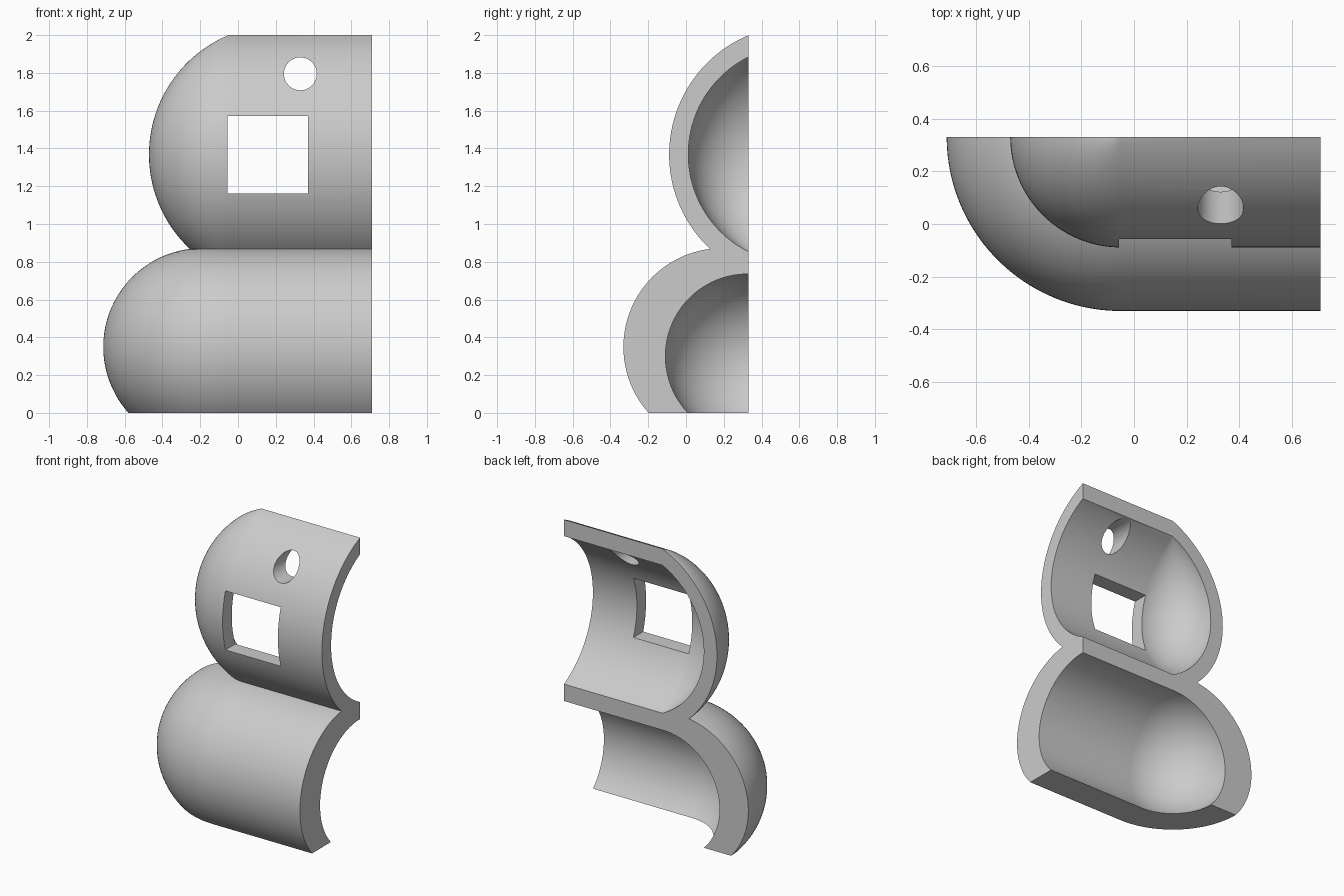
import bpy, bmesh
from math import atan2, hypot, cos, sin, pi

if "Cube" in bpy.data.objects:
    bpy.data.objects.remove(bpy.data.objects["Cube"])

AXIS_X, BACK_Y, END_X = -0.05, 0.332, 0.71
TURN_STEPS = 40

grey = bpy.data.materials.new("plain grey")
grey.use_nodes = True
colour = (0.6, 0.6, 0.6, 1)
grey.diffuse_color = colour
grey.node_tree.nodes["Principled BSDF"].inputs["Base Color"].default_value = colour


def arc(centre, start, end, steps):
    """Points (radius, height) from start towards end, end left out."""
    cr, cz = centre
    a0, a1 = (atan2(p[1] - cz, p[0] - cr) for p in (start, end))
    d0, d1 = (hypot(p[0] - cr, p[1] - cz) for p in (start, end))
    points = []
    for i in range(steps):
        t = i / steps
        a, d = a0 + (a1 - a0) * t, d0 + (d1 - d0) * t
        points.append((cr + d * cos(a), cz + d * sin(a)))
    return points


# Wall section: outer bulges downwards, then inner hollows upwards
waist, foot_out, foot_in = (0.205, 0.868), (0.53, 0), (0.322, 0)
section = arc((-0.264, 1.369), (0, 2), waist, 40)
section += arc((0.14, 0.35), waist, foot_out, 40) + [foot_out]
section += arc((0.005, 0.302), foot_in, (0, 0.735), 36) + [(0, 0.735)]
section += arc((-0.256, 1.369), (0, 0.853), (0, 1.885), 40) + [(0, 1.885)]

# Sweep the section: straight run, then a quarter turn to the back plane
bm = bmesh.new()
rings = [[bm.verts.new((END_X, BACK_Y - r, z)) for r, z in section]]
for i in range(TURN_STEPS + 1):
    a = pi / 2 * i / TURN_STEPS
    rings.append([bm.verts.new((AXIS_X - r * sin(a), BACK_Y - r * cos(a), z))
                  for r, z in section])
for ring, following in zip(rings, rings[1:]):
    for i in range(len(section)):
        j = (i + 1) % len(section)
        bm.faces.new((ring[i], ring[j], following[j], following[i]))
bm.faces.new(rings[0])
bm.faces.new(rings[-1])
bmesh.ops.remove_doubles(bm, verts=bm.verts, dist=1e-5)
bmesh.ops.recalc_face_normals(bm, faces=bm.faces)
mesh = bpy.data.meshes.new("double_bulge_shell")
bm.to_mesh(mesh)
bm.free()
mesh.materials.append(grey)
shell = bpy.data.objects.new("double_bulge_shell", mesh)
bpy.context.collection.objects.link(shell)

# Cutters for the square window and the round hole
bpy.ops.mesh.primitive_cube_add(size=1, location=(0.157, 0, 1.367))
window_cutter = bpy.context.object
window_cutter.name = "window_cutter"
window_cutter.scale = (0.427, 1, 0.412)
bpy.ops.mesh.primitive_cylinder_add(vertices=64, radius=0.087, depth=1,
                                    location=(0.33, 0, 1.795), rotation=(pi / 2, 0, 0))
hole_cutter = bpy.context.object
hole_cutter.name = "hole_cutter"

bpy.ops.object.select_all(action="DESELECT")
shell.select_set(True)
bpy.context.view_layer.objects.active = shell
for cutter in (window_cutter, hole_cutter):
    cutter.hide_render = True
    cutter.data.materials.append(grey)
    cut = shell.modifiers.new(cutter.name, "BOOLEAN")
    cut.operation, cut.solver, cut.object = "DIFFERENCE", "EXACT", cutter
    bpy.ops.object.modifier_apply(modifier=cut.name)
    bpy.data.objects.remove(cutter)

bpy.ops.object.shade_smooth_by_angle(angle=pi / 6)
